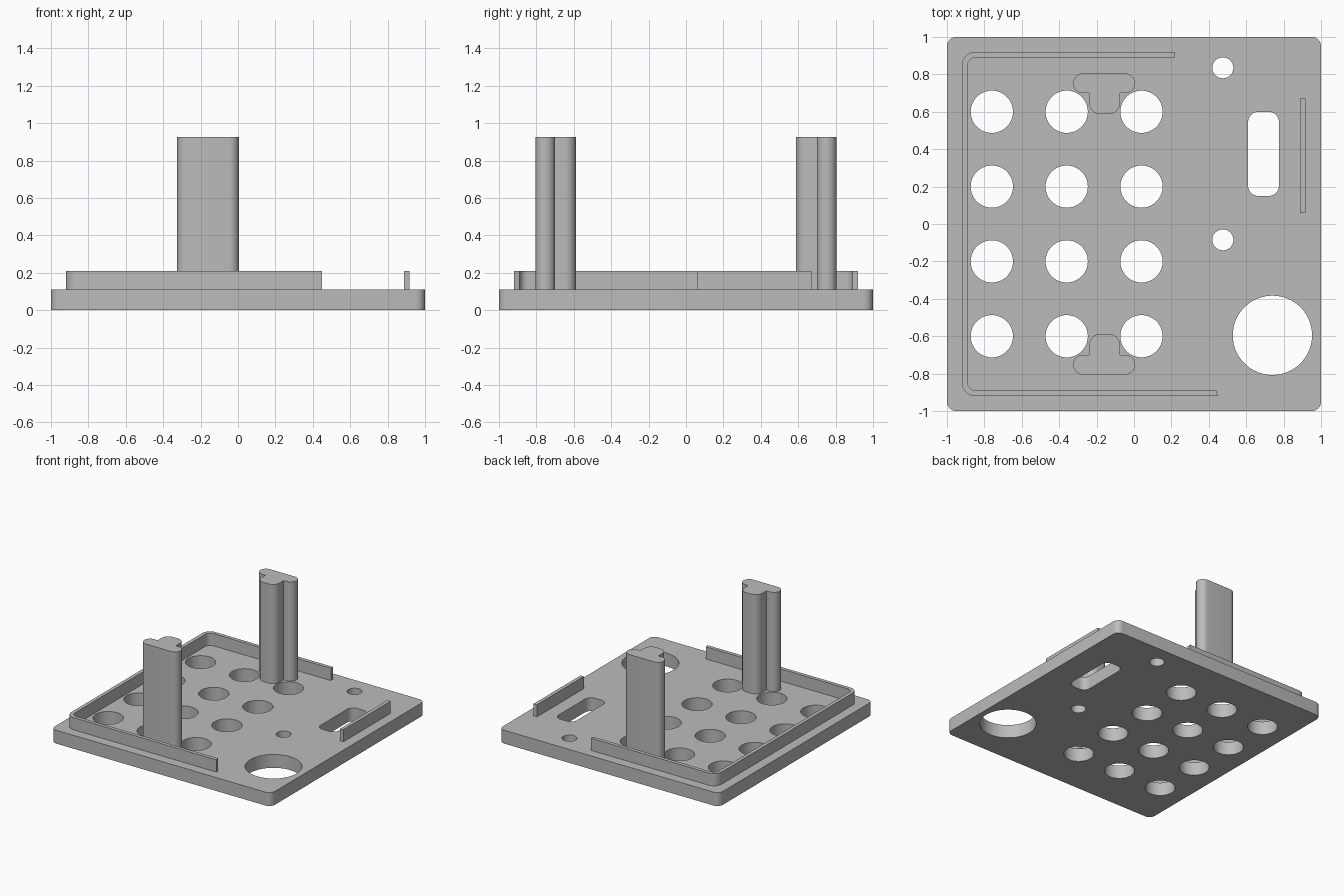
import bpy, bmesh
from math import sin, cos, pi, radians
from mathutils import Vector

cube = bpy.data.objects.get("Cube")
if cube:
    bpy.data.objects.remove(cube, do_unlink=True)

grey = bpy.data.materials.new("plain grey")
grey.use_nodes = True
COLOUR = (0.5, 0.5, 0.5, 1)
grey.diffuse_color = COLOUR
grey.node_tree.nodes["Principled BSDF"].inputs["Base Color"].default_value = COLOUR

BASE_TOP, RIM_TOP, POST_TOP = 0.11, 0.21, 0.925


def rounded(corners, steps=8):
    """Outline from (x, y, radius) corners, right angles where the radius is set."""
    out = []
    for i, (x, y, r) in enumerate(corners):
        c = Vector((x, y))
        if not r:
            out.append(c)
            continue
        u = (Vector(corners[i - 1][:2]) - c).normalized()
        v = (Vector(corners[(i + 1) % len(corners)][:2]) - c).normalized()
        for k in range(steps + 1):
            t = pi / 2 * k / steps
            out.append(c + r * (u * (1 - sin(t)) + v * (1 - cos(t))))
    return out


def box(x0, x1, y0, y1, r=0):
    return rounded([(x0, y0, r), (x1, y0, r), (x1, y1, r), (x0, y1, r)])


def circle(x, y, r, n=64):
    return [Vector((x + r * cos(2 * pi * k / n), y + r * sin(2 * pi * k / n))) for k in range(n)]


def extrude(name, loops, z0, z1):
    """Solid from an outer outline and any hole outlines."""
    curve = bpy.data.curves.new(name, "CURVE")
    curve.dimensions = "2D"
    curve.fill_mode = "BOTH"
    curve.extrude = (z1 - z0) / 2
    for loop in loops:
        spline = curve.splines.new("POLY")
        spline.points.add(len(loop) - 1)
        for point, p in zip(spline.points, loop):
            point.co = (p.x, p.y, 0, 1)
        spline.use_cyclic_u = True
    obj = bpy.data.objects.new(name, curve)
    bpy.context.collection.objects.link(obj)
    bpy.ops.object.select_all(action="DESELECT")
    obj.select_set(True)
    bpy.context.view_layer.objects.active = obj
    bpy.ops.object.convert(target="MESH")
    obj = bpy.context.object
    obj.name = name
    bm = bmesh.new()
    bm.from_mesh(obj.data)
    bmesh.ops.translate(bm, verts=bm.verts, vec=(0, 0, (z0 + z1) / 2))
    bmesh.ops.remove_doubles(bm, verts=bm.verts, dist=0.0001)
    bmesh.ops.recalc_face_normals(bm, faces=bm.faces)
    bm.to_mesh(obj.data)
    bm.free()
    obj.data.materials.clear()
    obj.data.materials.append(grey)
    bpy.ops.object.shade_smooth_by_angle(angle=radians(30))
    return obj


# Base plate with button grid, screw holes, slot and large round opening
holes = [circle(x, y, 0.113) for x in (-0.76, -0.36, 0.04) for y in (-0.6, -0.2, 0.2, 0.6)]
holes += [circle(0.475, y, 0.056) for y in (-0.085, 0.835)]
holes += [circle(0.74, -0.595, 0.212), box(0.61, 0.775, 0.15, 0.6, 0.055)]
extrude("base_plate", [box(-1, 1, -1, 1, 0.05)] + holes, 0, BASE_TOP)

# Thin raised lip running round three sides
lip = rounded([
    (0.45, -0.92, 0), (0.44, -0.89, 0), (-0.89, -0.89, 0.045), (-0.89, 0.89, 0.045),
    (0.22, 0.89, 0), (0.22, 0.92, 0), (-0.92, 0.92, 0.07), (-0.92, -0.92, 0.07)])
extrude("raised_lip", [lip], BASE_TOP, RIM_TOP)

# Short lip on the left side
extrude("side_lip", [box(0.887, 0.917, 0.06, 0.67)], BASE_TOP, RIM_TOP)

# Pair of T-section posts, mirrored front to back
for name, s in (("back_post", 1), ("front_post", -1)):
    section = [
        (-0.325, 0.805, 0.052), (-0.325, 0.7, 0.052), (-0.24, 0.7, 0), (-0.24, 0.587, 0.06),
        (-0.075, 0.587, 0.06), (-0.075, 0.7, 0), (0.005, 0.7, 0.052), (0.005, 0.805, 0.052)]
    extrude(name, [rounded([(x, s * y, r) for x, y, r in section])], BASE_TOP, POST_TOP)
